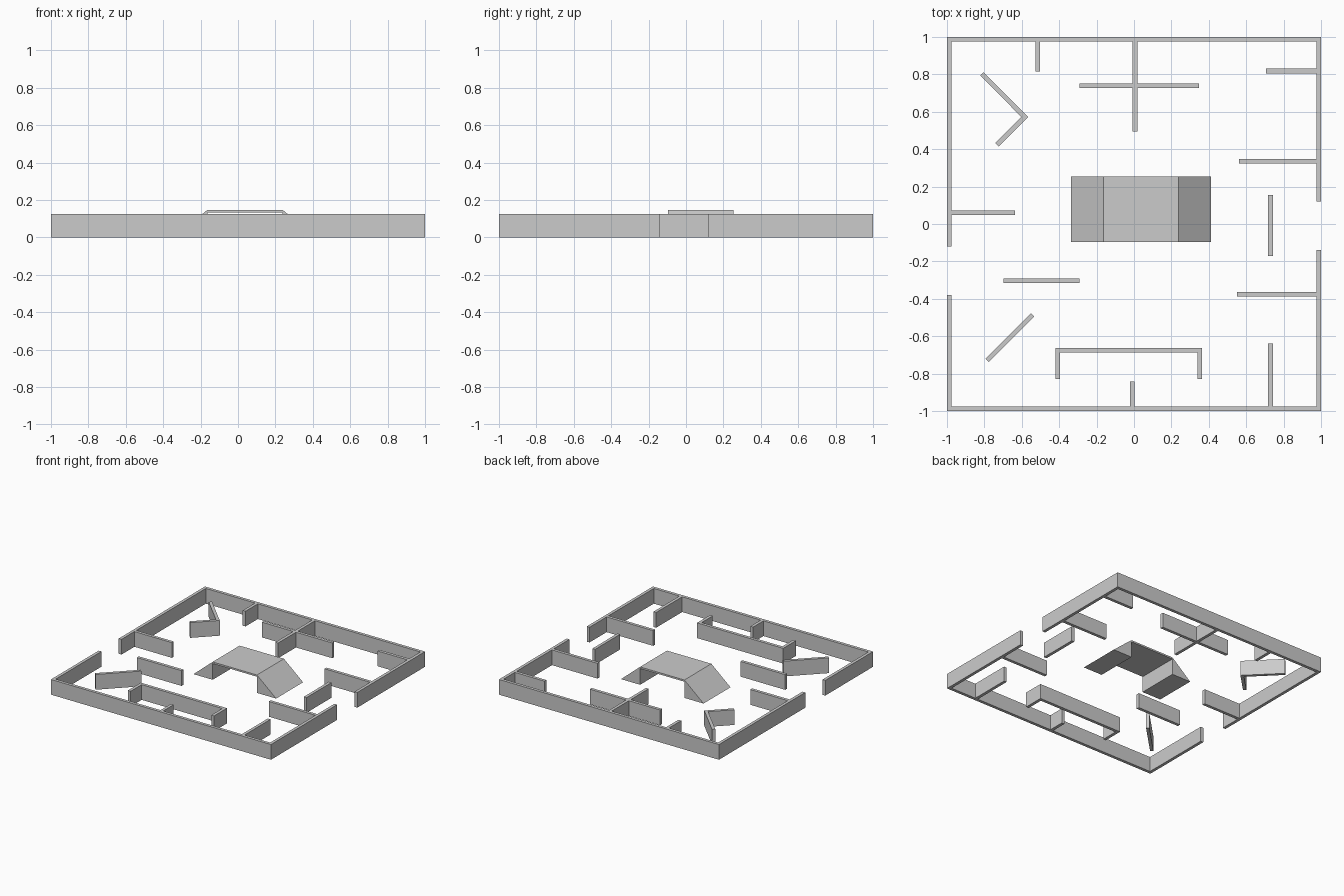
import bpy
import bmesh
from mathutils import Vector

if "Cube" in bpy.data.objects:
    bpy.data.objects.remove(bpy.data.objects["Cube"])

H = 0.125   # wall height
T = 0.025   # wall thickness
IN = 0.975  # inner face of the outer walls
E = 1 - T / 2  # centreline of the outer walls


def prism(name, outline, extrude):
    """Solid made by sweeping a closed outline along a vector."""
    bm = bmesh.new()
    face = bm.faces.new([bm.verts.new(p) for p in outline])
    res = bmesh.ops.extrude_face_region(bm, geom=[face], use_keep_orig=True)
    verts = [g for g in res["geom"] if isinstance(g, bmesh.types.BMVert)]
    bmesh.ops.translate(bm, verts=verts, vec=Vector(extrude))
    bmesh.ops.recalc_face_normals(bm, faces=bm.faces[:])
    mesh = bpy.data.meshes.new(name)
    bm.to_mesh(mesh)
    bm.free()
    obj = bpy.data.objects.new(name, mesh)
    bpy.context.collection.objects.link(obj)
    return obj


def wall(name, *path):
    """Wall of constant thickness along a centreline, with mitred corners."""
    pts = [Vector(p) for p in path]
    dirs = [(b - a).normalized() for a, b in zip(pts, pts[1:])]
    norms = [Vector((-d.y, d.x)) for d in dirs]
    left, right = [], []
    for i, p in enumerate(pts):
        n0, n1 = norms[max(i - 1, 0)], norms[min(i, len(norms) - 1)]
        off = (n0 + n1) / (1 + n0.dot(n1)) * (T / 2)
        left.append((*(p + off), 0))
        right.append((*(p - off), 0))
    return prism(name, left + right[::-1], (0, 0, H))


# Outer walls, with a gap on the left and on the right
wall("outer_wall_back", (-E, -0.12), (-E, E), (E, E), (E, 0.12))
wall("outer_wall_front", (-E, -0.38), (-E, -E), (E, -E), (E, -0.14))

# Partitions attached to the outer walls
wall("back_stub", (-0.515, IN), (-0.515, 0.815))
wall("back_partition", (0.005, IN), (0.005, 0.495))
wall("back_crossbar", (-0.292, 0.74), (0.348, 0.74))
wall("left_partition", (-IN, 0.06), (-0.635, 0.06))
wall("front_stub", (-0.009, -IN), (-0.009, -0.842))
wall("front_partition", (0.73, -IN), (0.73, -0.638))
for i, (x, y) in enumerate([(0.705, 0.818), (0.562, 0.335), (0.552, -0.375)]):
    wall(f"right_partition_{i + 1}", (IN, y), (x, y))

# Free-standing walls
wall("right_screen", (0.73, 0.155), (0.73, -0.17))
wall("left_screen", (-0.697, -0.304), (-0.292, -0.304))
wall("diagonal_screen", (-0.786, -0.729), (-0.542, -0.485))
wall("chevron_screen", (-0.813, 0.802), (-0.584, 0.572), (-0.733, 0.423))
wall("front_bay", (-0.407, -0.83), (-0.407, -0.675),
     (0.351, -0.675), (0.351, -0.83))

# Central bridge: two solid ramps joined by a thin deck
X0, X1, X2, X3 = -0.338, -0.164, 0.239, 0.413
TOP, UNDER = 0.147, 0.133
profile = [(X0, 0), (X1, TOP), (X2, TOP), (X3, 0),
           (X2, 0), (X2, UNDER), (X1, UNDER), (X1, 0)]
prism("ramp_bridge", [(x, -0.095, z) for x, z in profile], (0, 0.35, 0))
